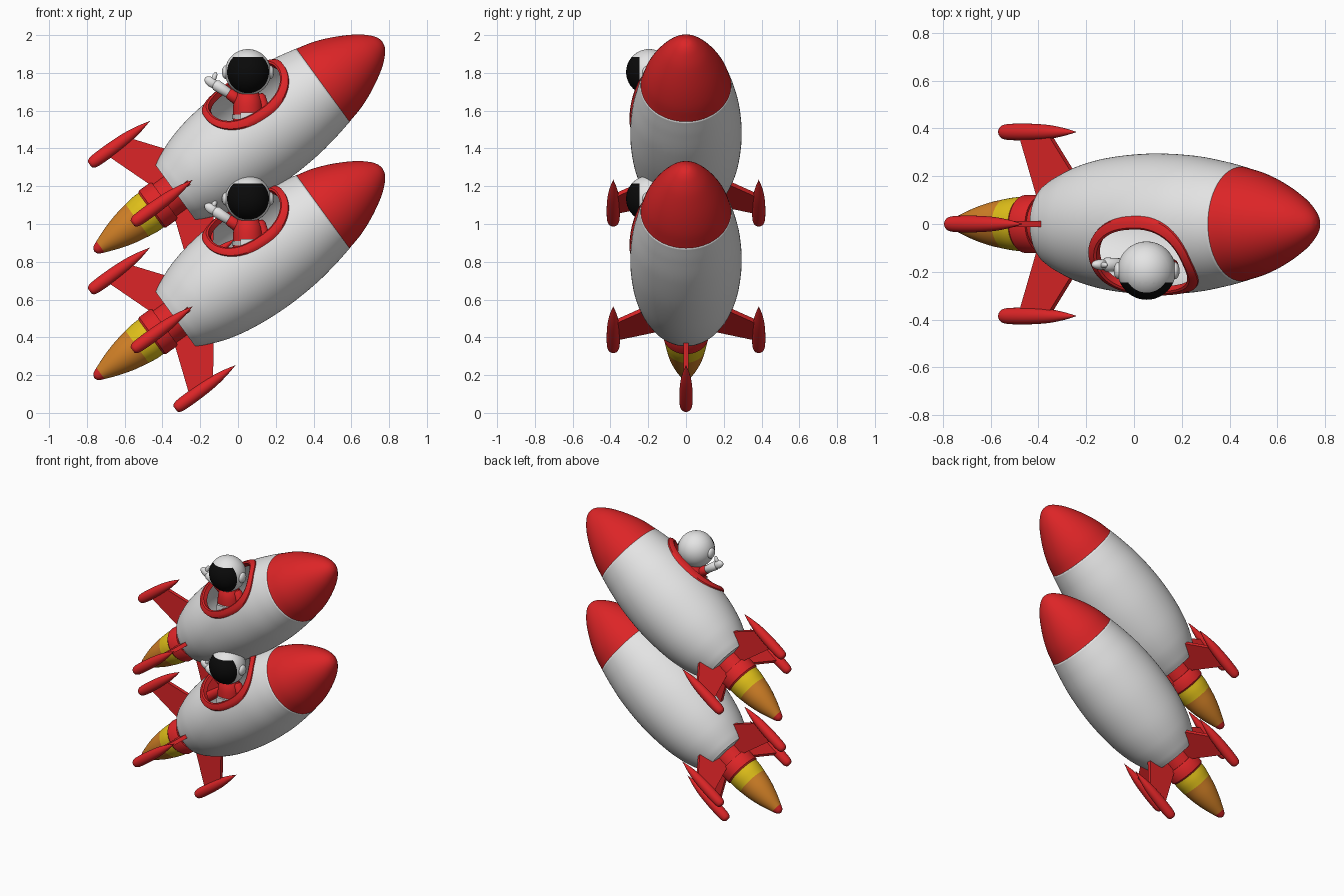
import bpy, bmesh, math
from mathutils import Matrix, Vector

if "Cube" in bpy.data.objects:
    bpy.data.objects.remove(bpy.data.objects["Cube"])

def material(name, rgb):
    m = bpy.data.materials.new(name)
    m.diffuse_color = (*rgb, 1)
    m.use_nodes = True
    m.node_tree.nodes["Principled BSDF"].inputs["Base Color"].default_value = m.diffuse_color
    return m

RED = material("red", (0.72, 0.018, 0.02))
WHITE = material("white", (0.78, 0.78, 0.78))
YELLOW = material("yellow", (0.75, 0.53, 0.01))
ORANGE = material("orange", (0.65, 0.22, 0.02))
BLACK = material("black", (0.003, 0.003, 0.003))
GREY = material("grey", (0.55, 0.55, 0.55))

# Rocket frame: local X runs along the hull axis, tilted up 36 degrees
TILT = Matrix.Translation((0, 0, 0.738)) @ Matrix.Rotation(math.radians(-36), 4, 'Y')
UPRIGHT = Matrix.Rotation(math.radians(-90), 4, 'Y')
parts = []

def finish(name, bm, mats, matrix=Matrix()):
    bmesh.ops.recalc_face_normals(bm, faces=bm.faces)
    me = bpy.data.meshes.new(name)
    bm.to_mesh(me)
    bm.free()
    for m in mats:
        me.materials.append(m)
    o = bpy.data.objects.new(name, me)
    bpy.context.collection.objects.link(o)
    o.matrix_world = matrix
    parts.append(o)
    return o

def smooth(pts, n=5):
    """Catmull-Rom curve through the profile points."""
    p = [Vector(q) for q in pts]
    p = [2 * p[0] - p[1]] + p + [2 * p[-1] - p[-2]]
    out = []
    for i in range(1, len(p) - 2):
        a, b, c, d = p[i - 1:i + 3]
        for k in range(n):
            t = k / n
            out.append(0.5 * (2 * b + (c - a) * t + (2 * a - 5 * b + 4 * c - d) * t * t
                              + (3 * b - a - 3 * c + d) * t ** 3))
    out.append(p[-2])
    return [(q.x, max(q.y, 0)) for q in out]

def skin(bm, loops, closed=False):
    rows = [[bm.verts.new(v) for v in loop] for loop in loops]
    pairs = list(zip(rows, rows[1:])) + ([(rows[-1], rows[0])] if closed else [])
    for a, b in pairs:
        for i in range(len(a)):
            j = (i + 1) % len(a)
            bm.faces.new((a[i], a[j], b[j], b[i]))

def lathe_mesh(pts, seg):
    bm = bmesh.new()
    turn = [2 * math.pi * i / seg for i in range(seg)]
    skin(bm, [[(s, r * math.cos(a), r * math.sin(a)) for a in turn] for s, r in pts])
    bmesh.ops.remove_doubles(bm, verts=bm.verts, dist=1e-5)
    bmesh.ops.recalc_face_normals(bm, faces=bm.faces)
    return bm

def lathe(name, pts, mat, matrix=TILT, seg=48):
    return finish(name, lathe_mesh(pts, seg), [mat], matrix)

def ball(name, loc, size, mat, rot=0):
    bm = bmesh.new()
    bmesh.ops.create_uvsphere(bm, u_segments=24, v_segments=14, radius=1)
    return finish(name, bm, [mat], Matrix.Translation(loc) @ Matrix.Rotation(rot, 4, 'Y')
                  @ Matrix.Diagonal((*size, 1)))

def limb(name, a, b, ra, rb, mat):
    a, b = Vector(a), Vector(b)
    L = (b - a).length
    m = Matrix.Translation(a) @ (b - a).to_track_quat('X', 'Z').to_matrix().to_4x4()
    return lathe(name, [(-ra * .7, 0), (-ra * .5, ra * .7), (0, ra), (L, rb),
                        (L + rb * .5, rb * .7), (L + rb * .7, 0)], mat, m, 20)

# Hull shell with the cockpit opening
hull = smooth([(-.41, .178), (-.36, .205), (-.25, .248), (-.1, .28), (.1, .295),
               (.3, .286), (.45, .263), (.556, .24)], 9)
CENTRE, ANG, POW = 0.2, math.radians(38), 0.85
CA, SA = math.cos(ANG), math.sin(ANG)

def hull_radius(s):
    for (s0, r0), (s1, r1) in zip(hull, hull[1:]):
        if s0 <= s <= s1:
            return r0 + (r1 - r0) * (s - s0) / (s1 - s0)
    return hull[-1][1]

bm = lathe_mesh([(-.41, 0)] + hull, 112)

def in_opening(c):
    t, w = c.y * CA + c.z * SA, c.z * CA - c.y * SA
    return w > 0 and abs((c.x - CENTRE) / .232) ** (2 / POW) + abs(t / .187) ** (2 / POW) < 1

bmesh.ops.delete(bm, geom=[f for f in bm.faces if in_opening(f.calc_center_median())],
                 context='FACES')
shell = finish("hull", bm, [WHITE], TILT)
mod = shell.modifiers.new("thickness", 'SOLIDIFY')
mod.thickness, mod.offset = 0.012, -1

# Cockpit rim following the hull surface
def rim_loop(a, b, lift, n=72):
    out = []
    for i in range(n):
        p = 2 * math.pi * i / n
        c, d = math.cos(p), math.sin(p)
        s = CENTRE + a * math.copysign(abs(c) ** POW, c)
        t = b * math.copysign(abs(d) ** POW, d)
        w = math.sqrt((hull_radius(s) + lift) ** 2 - t * t)
        out.append((s, -w * SA + t * CA, w * CA + t * SA))
    return out

bm = bmesh.new()
skin(bm, [rim_loop(.25, .205, -.008), rim_loop(.25, .205, .008), rim_loop(.24, .195, .013),
          rim_loop(.22, .175, .013), rim_loop(.21, .165, .006), rim_loop(.21, .165, -.025)], True)
finish("cockpit_rim", bm, [RED], TILT)

# Nose, nozzle and flame
lathe("nose_cone", [(.556, 0)] + smooth([(.556, .239), (.65, .215), (.75, .174), (.85, .118),
                                         (.91, .069), (.938, .032), (.946, 0)]), RED, seg=64)
lathe("nozzle_neck", [(-.4, 0), (-.4, .105), (-.48, .105), (-.48, 0)], RED)
lathe("nozzle_ring", [(-.48, 0), (-.48, .115), (-.49, .121), (-.56, .121), (-.57, .113), (-.57, 0)], RED)
lathe("flame_base", [(-.565, 0)] + smooth([(-.565, .113), (-.61, .112), (-.66, .105)]), YELLOW)
lathe("flame_middle", smooth([(-.66, .105), (-.74, .09), (-.82, .067), (-.9, .037)]), ORANGE)
lathe("flame_tip", smooth([(-.9, .037), (-.93, .022), (-.942, 0)]), RED)

# Four fins, each a blade with a pod
pod = [(-.69, 0), (-.69, .016)] + smooth([(-.688, .02), (-.675, .029), (-.64, .034), (-.55, .035),
                                          (-.45, .03), (-.37, .018), (-.295, 0)])
blade = [(-.59, .38), (-.44, .38), (-.32, .222), (-.32, .1), (-.49, .1)]
for k, side in enumerate(("top", "front", "bottom", "back")):
    turn = TILT @ Matrix.Rotation(k * math.pi / 2, 4, 'X')
    lathe(side + "_fin_pod", pod, RED, turn @ Matrix.Translation((0, 0, .385)), 24)
    bm = bmesh.new()
    skin(bm, [[(s, y, r) for s, r in blade] for y in (-.013, .013)])
    bmesh.ops.holes_fill(bm, edges=bm.edges)
    finish(side + "_fin_blade", bm, [RED], turn)

# Pilot helmet with the visor cut into it
HX, HY, HZ = 0.053, -0.195, 1.134
bm = bmesh.new()
bmesh.ops.create_uvsphere(bm, u_segments=48, v_segments=32, radius=.122)
for co, no in (((0, -.05, 0), (0, 1, 0)), ((0, 0, .08), (0, 0, 1))):
    bmesh.ops.bisect_plane(bm, geom=bm.verts[:] + bm.edges[:] + bm.faces[:],
                           plane_co=co, plane_no=no, dist=1e-5)
for f in bm.faces:
    c = f.calc_center_median()
    f.material_index = int(c.y < -.05 and c.z < .08)
finish("helmet", bm, [WHITE, BLACK], Matrix.Translation((HX, HY, HZ)))
for side, name in ((-1, "left"), (1, "right")):
    ball(name + "_earpiece", (HX + side * .118, HY, HZ), (.02, .036, .036), WHITE)

# Pilot suit, belt and arms
BODY = Matrix.Translation((HX, -.17, 0)) @ UPRIGHT
lathe("torso", [(.78, 0)] + smooth([(.78, .06), (.82, .075), (.9, .08), (.98, .075), (1.04, .05)])
      + [(1.04, 0)], RED, BODY, 32)
lathe("belt", [(.885, .079), (.885, .084), (.91, .084), (.91, .079)], GREY, BODY, 32)
bm = bmesh.new()
bmesh.ops.create_cube(bm, size=1, matrix=Matrix.Diagonal((.082, .02, .047, 1)))
finish("buckle", bm, [WHITE], Matrix.Translation((HX, -.253, .897)))
ball("buckle_button", (HX + .016, -.263, .897), (.012, .006, .012), RED)
limb("lowered_arm", (.115, -.17, 1.0), (.16, -.175, .88), .032, .028, RED)
limb("raised_sleeve", (0, -.17, .99), (-.045, -.17, 1.02), .034, .03, RED)
limb("raised_glove", (-.05, -.17, 1.023), (-.115, -.17, 1.065), .026, .03, WHITE)
ball("raised_hand", (-.14, -.17, 1.08), (.042, .022, .026), WHITE, math.radians(33))
ball("raised_thumb", (-.125, -.172, 1.108), (.013, .013, .028), WHITE, math.radians(20))

# Smooth shading, then the second rocket above the first
bpy.ops.object.select_all(action='DESELECT')
for o in parts:
    o.select_set(True)
bpy.context.view_layer.objects.active = parts[0]
bpy.ops.object.shade_smooth_by_angle(angle=math.radians(35))
for o in parts:
    twin = o.copy()
    twin.name = "upper_" + o.name
    bpy.context.collection.objects.link(twin)
    twin.matrix_world = Matrix.Translation((0, 0, .67)) @ o.matrix_world
